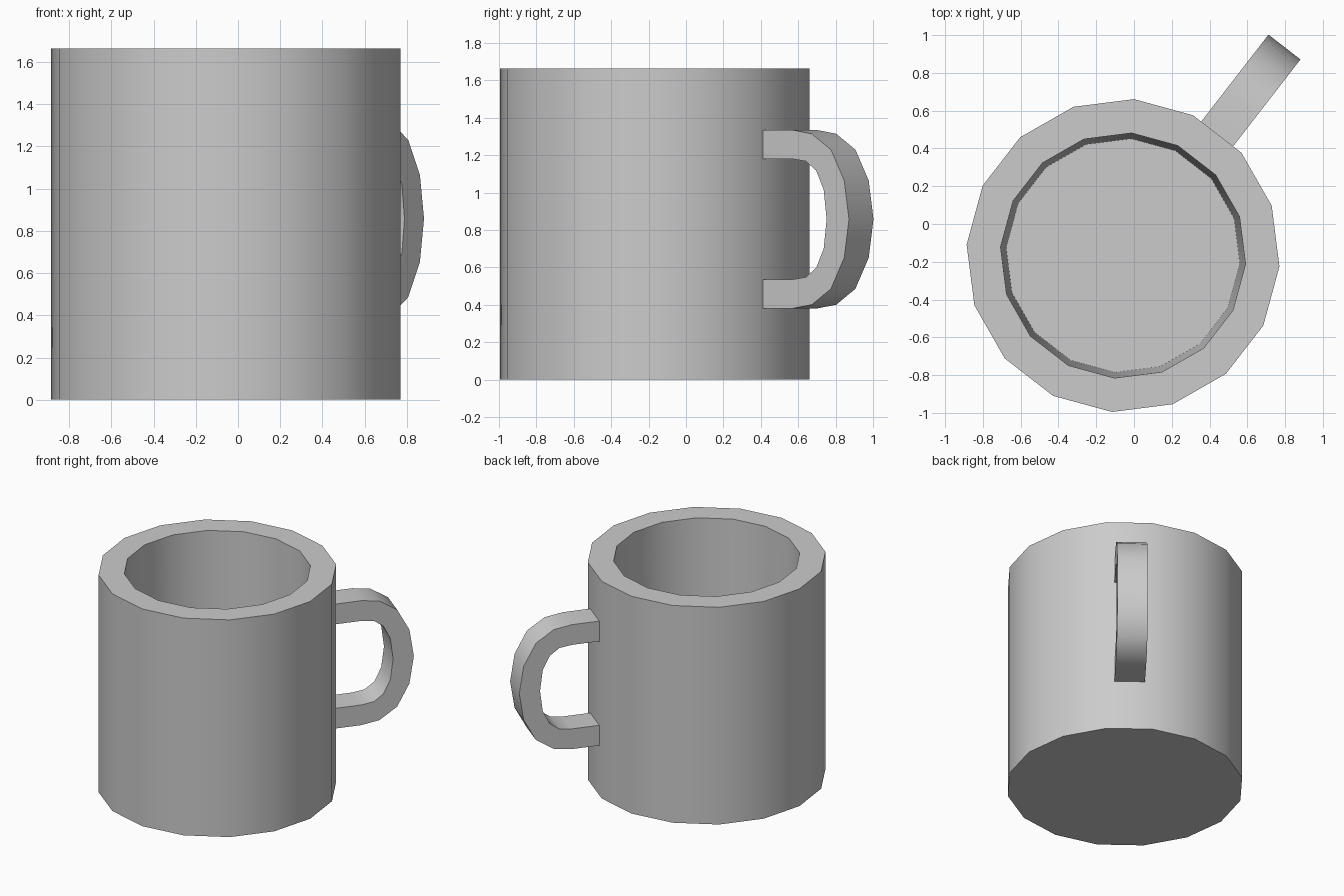
import bpy, bmesh
from math import radians, cos, sin, pi

if "Cube" in bpy.data.objects:
    bpy.data.objects.remove(bpy.data.objects["Cube"])

CX, CY = -0.058, -0.167      # axis of the cup
SIDES, TURN = 16, radians(-4)
OUTER, HEIGHT = 0.83, 1.665


def finish(name, bm, angle):
    bmesh.ops.recalc_face_normals(bm, faces=bm.faces)
    mesh = bpy.data.meshes.new(name)
    bm.to_mesh(mesh)
    bm.free()
    obj = bpy.data.objects.new(name, mesh)
    bpy.context.collection.objects.link(obj)
    bpy.ops.object.select_all(action='DESELECT')
    obj.select_set(True)
    bpy.context.view_layer.objects.active = obj
    bpy.ops.object.shade_smooth_by_angle(angle=radians(angle))
    return obj


def bridge(bm, a, b):
    n = len(a)
    for i in range(n):
        j = (i + 1) % n
        bm.faces.new((a[i], a[j], b[j], b[i]))


# Cup body: outer wall, flat rim, slightly tapered inside, floor
bm = bmesh.new()
rings = []
for r, z in [(OUTER, 0), (OUTER, HEIGHT), (0.65, HEIGHT), (0.62, 0.18)]:
    rings.append([bm.verts.new((r * cos(TURN + 2 * pi * i / SIDES),
                                r * sin(TURN + 2 * pi * i / SIDES), z))
                  for i in range(SIDES)])
for a, b in zip(rings, rings[1:]):
    bridge(bm, a, b)
bm.faces.new(rings[0])
bm.faces.new(rings[-1])
cup = finish("cup_body", bm, 35)
cup.location = (CX, CY, 0)

# Handle: upper half of the loop, mirrored about its middle height
MID, HALF_WIDTH = 0.858, 0.107
outer = [(-0.01, 1.335), (0.20, 1.335), (0.33, 1.315), (0.46, 1.23), (0.55, 1.064), (0.582, MID)]
inner = [(-0.01, 1.18), (0.20, 1.18), (0.29, 1.168), (0.36, 1.118), (0.411, 1.016), (0.431, MID)]


def full(half):
    return half + [(d, 2 * MID - z) for d, z in reversed(half[:-1])]


bm = bmesh.new()
wall = OUTER * cos(pi / SIDES)
sections = []
for (do, zo), (di, zi) in zip(full(outer), full(inner)):
    sections.append([bm.verts.new((wall + d, s * HALF_WIDTH, z))
                     for d, z, s in ((do, zo, -1), (do, zo, 1), (di, zi, 1), (di, zi, -1))])
for a, b in zip(sections, sections[1:]):
    bridge(bm, a, b)
bm.faces.new(sections[0])
bm.faces.new(sections[-1])
handle = finish("handle", bm, 40)
handle.location = (CX, CY, 0)
handle.rotation_euler.z = TURN + 2.5 * 2 * pi / SIDES
